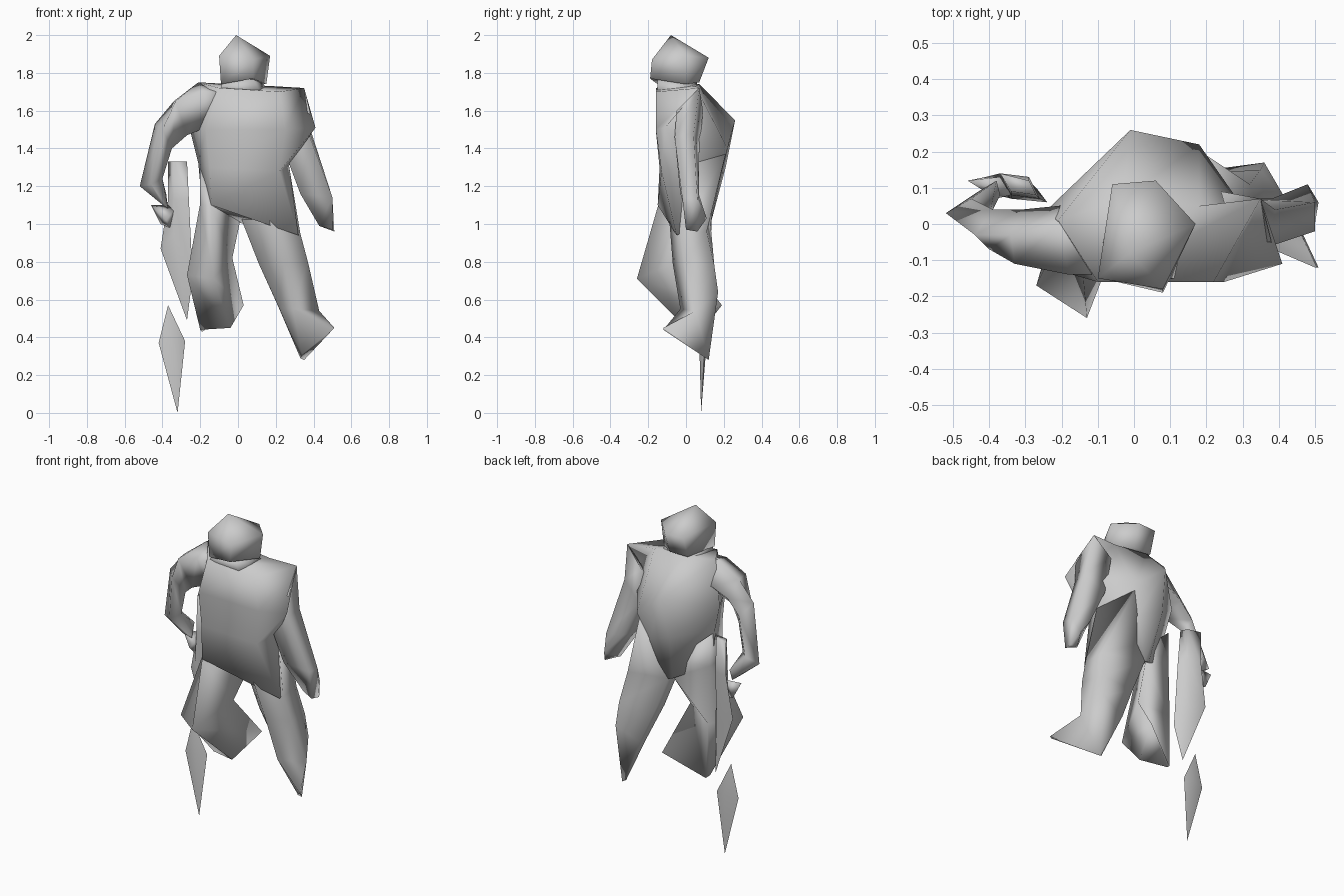
import bpy
import bmesh
import math
from mathutils import Vector

default_cube = bpy.data.objects.get("Cube")
if default_cube:
    bpy.data.objects.remove(default_cube, do_unlink=True)

# One plain grey for the whole figure
grey = bpy.data.materials.new("plain grey")
grey.use_nodes = True
grey.diffuse_color = (0.6, 0.6, 0.6, 1.0)
shader = grey.node_tree.nodes["Principled BSDF"]
shader.inputs["Base Color"].default_value = grey.diffuse_color
shader.inputs["Roughness"].default_value = 0.8

SCALE = 0.01  # cross-sections are written in hundredths of a unit
SMOOTH_ANGLE = math.radians(120)


def bridge(bm, lower, upper):
    """Join two neighbouring cross-sections; either may be a single point."""
    count = max(len(lower), len(upper))
    for i in range(count):
        j = (i + 1) % count
        corners = []
        for vert in (lower[i % len(lower)], lower[j % len(lower)],
                     upper[j % len(upper)], upper[i % len(upper)]):
            if vert not in corners:
                corners.append(vert)
        bm.faces.new(corners)


def loft(name, *sections):
    """Skin a closed low-poly part over a run of cross-sections."""
    bm = bmesh.new()
    rings = [[bm.verts.new(Vector(point) * SCALE) for point in section]
             for section in sections]
    for lower, upper in zip(rings, rings[1:]):
        bridge(bm, lower, upper)
    for end in (rings[0], rings[-1]):
        if len(end) > 2:
            bm.faces.new(end)
    bmesh.ops.recalc_face_normals(bm, faces=bm.faces)
    mesh = bpy.data.meshes.new(name)
    bm.to_mesh(mesh)
    bm.free()
    mesh.materials.append(grey)
    part = bpy.data.objects.new(name, mesh)
    bpy.context.collection.objects.link(part)
    bpy.ops.object.select_all(action="DESELECT")
    part.select_set(True)
    bpy.context.view_layer.objects.active = part
    bpy.ops.object.shade_smooth_by_angle(angle=SMOOTH_ANGLE)
    return part


# Head: jaw, brow and a pointed crown
loft("head",
     [(-9, -15, 174), (8, -19, 177), (15, 0, 174), (6, 7, 175), (-6, 7, 175)],
     [(-10, -15, 189), (8, -18, 187), (17, 0, 189), (6, 12, 188), (-6, 11, 188)],
     [(-1, -8, 200)])

loft("neck",
     [(-10, -15, 169), (12, -15, 169), (16, 4, 170), (-9, 5, 170)],
     [(-8, -13, 176), (8, -15, 177), (13, 0, 175), (-5, 6, 175)])

# Torso with the slanted tunic hem, left shoulder and a hunched back that
# narrows to a point (points run: right, front right, front left, left,
# back left, back right)
loft("torso",
     [(-19, 1, 110), (-14, -15, 110), (32, -5, 94),
      (30, 2, 97), (3, 13, 100), (0, 13, 101)],
     [(-21, 2, 132), (-15, -14, 130), (22, -13, 128),
      (27, 0, 131), (12, 18, 124), (-3, 21, 130)],
     [(-25, 3, 148), (-17, -14, 150), (25, -16, 150),
      (41, -11, 151), (18, 22, 140), (-1, 26, 155)],
     [(-21, 1, 175), (-10, -16, 172), (22, -16, 170),
      (35, 7, 172), (18, 5, 173), (-3, 7, 174)])

# Arms (points run: outer, front, inner, back)
loft("left_arm",
     [(35, 7, 172), (38, -5, 160), (28, -5, 148), (24, 9, 160)],
     [(39, 4, 148), (38, -6, 146), (27, -4, 132), (27, 7, 138)],
     [(50, 6, 113), (50, -2, 114), (33, -3, 116), (38, 7, 115)],
     [(51, 6, 96), (50, 0, 97), (43, 2, 99), (48, 11, 103)])

loft("right_arm",
     [(-12, -1, 173), (-9, -14, 170), (-10, -4, 150), (-12, 6, 160)],
     [(-21, 0, 175), (-18, -14, 170), (-17, -6, 151), (-21, 5, 160)],
     [(-34, -3, 165), (-33, -11, 165), (-27, -6, 147), (-31, 4, 155)],
     [(-44, -3, 153), (-40, -7, 150), (-35, -1, 140), (-39, 4, 146)],
     [(-52, 3, 120), (-46, -1, 121), (-40, 2, 124), (-45, 7, 124)],
     [(-43, 9, 113), (-41, 5, 111), (-37, 8, 108), (-38, 12, 116)])

# Left leg, stretched out (points run: outer, front, inner, back, outer back)
loft("left_leg",
     [(27, 0, 131), (12, -8, 120), (3, 5, 115), (6, 14, 110), (17, 21, 137)],
     [(33, -3, 95), (16, -9, 104), (2, 4, 102), (3, 13, 100), (32, 11, 96)],
     [(37, -1, 80), (24, -7, 79), (11, 5, 79), (12, 13, 78), (35, 15, 78)],
     [(43, 5, 54), (29, -3, 55), (22, 8, 55), (21, 15, 57), (36, 17, 64)],
     [(51, -12, 45), (50, -12, 44), (34, 9, 31), (33, 11, 29), (35, 12, 28)])

# Right leg, bent at the knee (points run: outer, front, inner, back)
loft("right_leg",
     [(-20, 0, 130), (-13, -10, 120), (0, 11, 112), (-20, 6, 130)],
     [(-20, -3, 111), (-14, -15, 109), (1, 11, 101), (-20, 6, 111)],
     [(-27, -17, 73), (-13, -26, 71), (-3, 0, 82), (-20, 7, 76)],
     [(-20, 5, 44), (-4, 0, 45), (3, 19, 57), (-19, 8, 43)])

# Scabbard beside the right hip, held by a small grip
loft("scabbard",
     [(-37, 14, 133), (-34, 9, 133), (-27, 8, 133), (-29, 12, 133)],
     [(-37, 14, 113), (-34, 8, 113), (-26, 7, 113), (-29, 13, 113)],
     [(-41, 13, 87), (-34, 7, 95), (-24, 6, 72), (-30, 13, 80)],
     [(-27, 10, 49)])

loft("grip",
     [(-46, 12, 110)],
     [(-41, 13, 100), (-38, 7, 102), (-34, 8, 107), (-37, 13, 110)],
     [(-36, 10, 98)])

# Loose blade hanging below the scabbard
loft("blade",
     [(-37, 9, 57)],
     [(-42, 9, 37), (-34, 7, 38), (-28, 10, 38), (-34, 11, 38)],
     [(-32, 8, 0)])
